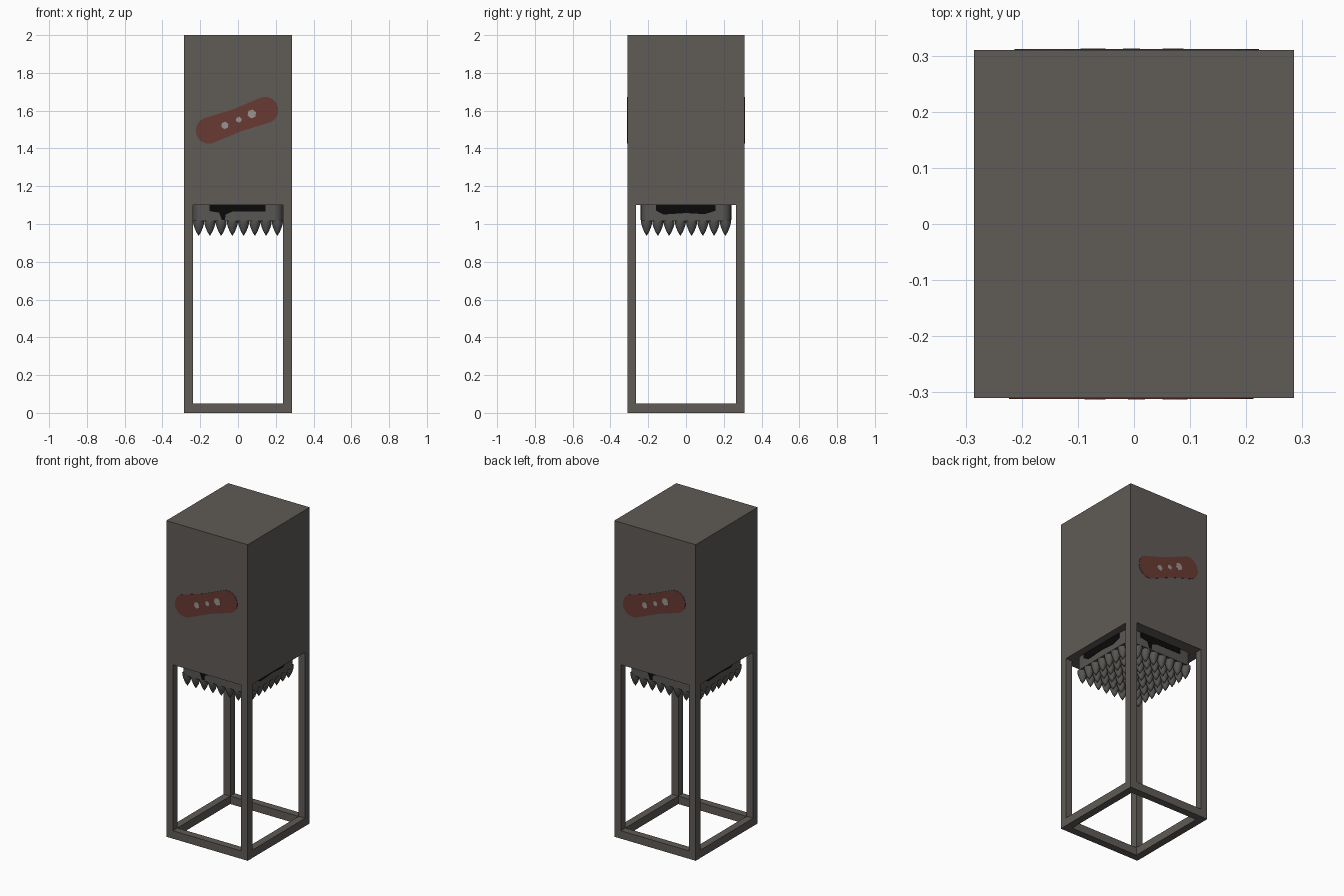
import bpy, bmesh, math
from mathutils import Vector, Matrix

if "Cube" in bpy.data.objects:
    bpy.data.objects.remove(bpy.data.objects["Cube"])


def mat(name, rgb):
    m = bpy.data.materials.new(name)
    m.diffuse_color = (*rgb, 1)
    m.use_nodes = True
    m.node_tree.nodes["Principled BSDF"].inputs["Base Color"].default_value = m.diffuse_color
    return m


METAL = mat("warm_grey_metal", (0.115, 0.105, 0.094))
HEAD = mat("dark_grey_metal", (0.100, 0.095, 0.088))
RED = mat("dull_red_paint", (0.140, 0.043, 0.034))
BLACK = mat("black_grime", (0.003, 0.003, 0.003))
PALE = mat("worn_pale_patch", (0.33, 0.30, 0.29))


def finish(name, bm, material):
    bmesh.ops.recalc_face_normals(bm, faces=bm.faces)
    me = bpy.data.meshes.new(name)
    bm.to_mesh(me)
    bm.free()
    me.materials.append(material)
    ob = bpy.data.objects.new(name, me)
    bpy.context.collection.objects.link(ob)
    return ob


def box(name, lo, hi, material):
    bm = bmesh.new()
    lo, hi = Vector(lo), Vector(hi)
    bmesh.ops.create_cube(bm, size=1, matrix=Matrix.Translation((lo + hi) / 2)
                          @ Matrix.Diagonal((*(hi - lo), 1)))
    return finish(name, bm, material)


def prism(name, points, depth, matrix, material):
    """Extrude a flat outline along local z, then place it."""
    bm = bmesh.new()
    f = bm.faces.new([bm.verts.new((x, y, 0)) for x, y in points])
    g = bmesh.ops.extrude_face_region(bm, geom=[f])
    vs = [v for v in g["geom"] if isinstance(v, bmesh.types.BMVert)]
    bmesh.ops.translate(bm, verts=vs, vec=(0, 0, depth))
    bm.transform(matrix)
    return finish(name, bm, material)


def on_side(angle, dist):
    """Local x = right, local y = up, local z = outwards from a side face."""
    return (Matrix.Rotation(angle, 4, 'Z') @ Matrix.Translation((0, -dist, 0))
            @ Matrix.Rotation(math.pi / 2, 4, 'X'))


def arc(cx, cy, r, a0, a1, n=8):
    return [(cx + r * math.cos(math.radians(a0 + (a1 - a0) * i / n)),
             cy + r * math.sin(math.radians(a0 + (a1 - a0) * i / n)))
            for i in range(n + 1)]


W, D, T, Z = 0.285, 0.31, 0.046, 1.1

# housing and open frame
box("housing", (-W, -D, Z), (W, D, 2), METAL)
for sx, xn in ((-1, "left"), (1, "right")):
    xs = sorted((sx * W, sx * (W - T)))
    box(xn + "_base_rail", (xs[0], -D + T, 0), (xs[1], D - T, 0.05), METAL)
    for sy, yn in ((-1, "front"), (1, "back")):
        ys = sorted((sy * D, sy * (D - T)))
        box(f"{yn}_{xn}_leg", (xs[0], ys[0], 0), (xs[1], ys[1], Z), METAL)
for sy, yn in ((-1, "front"), (1, "back")):
    ys = sorted((sy * D, sy * (D - T)))
    box(yn + "_base_rail", (-W + T, ys[0], 0), (W - T, ys[1], 0.05), METAL)

# crusher head slab with rounded corners
H, R = 0.238, 0.05
outline = []
for i, (sx, sy) in enumerate(((1, 1), (-1, 1), (-1, -1), (1, -1))):
    outline += arc(sx * (H - R), sy * (H - R), R, 90 * i, 90 * i + 90, 6)
slab = prism("crusher_slab", outline, Z - 1.015, Matrix.Translation((0, 0, 1.015)), HEAD)

# grid of bullet-shaped spikes
bm = bmesh.new()
profile = ((0.030, 1.02), (0.029, 1.005), (0.024, 0.985), (0.014, 0.96), (0.0, 0.937))
N, S = 8, 12
for i in range(N):
    for j in range(N):
        cx, cy = (i - 3.5) * 0.0595, (j - 3.5) * 0.0595
        rings = [[bm.verts.new((cx + r * math.cos(2 * math.pi * k / S),
                                cy + r * math.sin(2 * math.pi * k / S), z))
                  for k in range(S)] for r, z in profile[:-1]]
        tip = bm.verts.new((cx, cy, profile[-1][1]))
        bm.faces.new(rings[0])
        for k in range(S):
            n = (k + 1) % S
            for a, b in zip(rings, rings[1:]):
                bm.faces.new((a[k], a[n], b[n], b[k]))
            bm.faces.new((rings[-1][k], rings[-1][n], tip))
spikes = finish("spikes", bm, HEAD)

for ob in (slab, spikes):
    bpy.context.view_layer.objects.active = ob
    ob.select_set(True)
    bpy.ops.object.shade_smooth_by_angle(angle=math.radians(40))
    ob.select_set(False)

# grime plates on the four sides of the slab
grime = [(-0.15, 1.1), (-0.15, 1.068), (-0.10, 1.06), (-0.085, 1.02), (-0.07, 1.02),
         (-0.065, 1.05), (-0.03, 1.066), (0.145, 1.066), (0.145, 1.1)]
grime_side = [(-0.16, 1.1), (-0.16, 1.072), (-0.12, 1.05), (0.0, 1.058),
              (0.10, 1.052), (0.155, 1.07), (0.155, 1.1)]
for k, n in enumerate(("front", "right", "back", "left")):
    prism(n + "_grime", grime_side if k % 2 else grime, 0.004,
          on_side(k * math.pi / 2, H - 0.002), BLACK)

# slanted red paint marks with worn patches, front and back
tilt = Matrix.Translation((-0.005, 1.549, 0)) @ Matrix.Rotation(math.radians(20), 4, 'Z')
blob = (arc(0.158, 0, 0.07, -100, 100, 14) + [(0, 0.062)]
        + arc(-0.158, 0, 0.07, 80, 280, 14) + [(0, -0.062)])
for angle, n in ((0, "front"), (math.pi, "back")):
    place = on_side(angle, D) @ tilt
    prism(n + "_paint_mark", blob, 0.002, place, RED)
    for k, (x, y, r) in enumerate(((-0.07, -0.003, 0.02), (0.01, 0, 0.016), (0.085, 0.005, 0.024))):
        prism(f"{n}_worn_patch_{k + 1}", arc(x, y, r, 0, 300, 5), 0.003, place, PALE)
